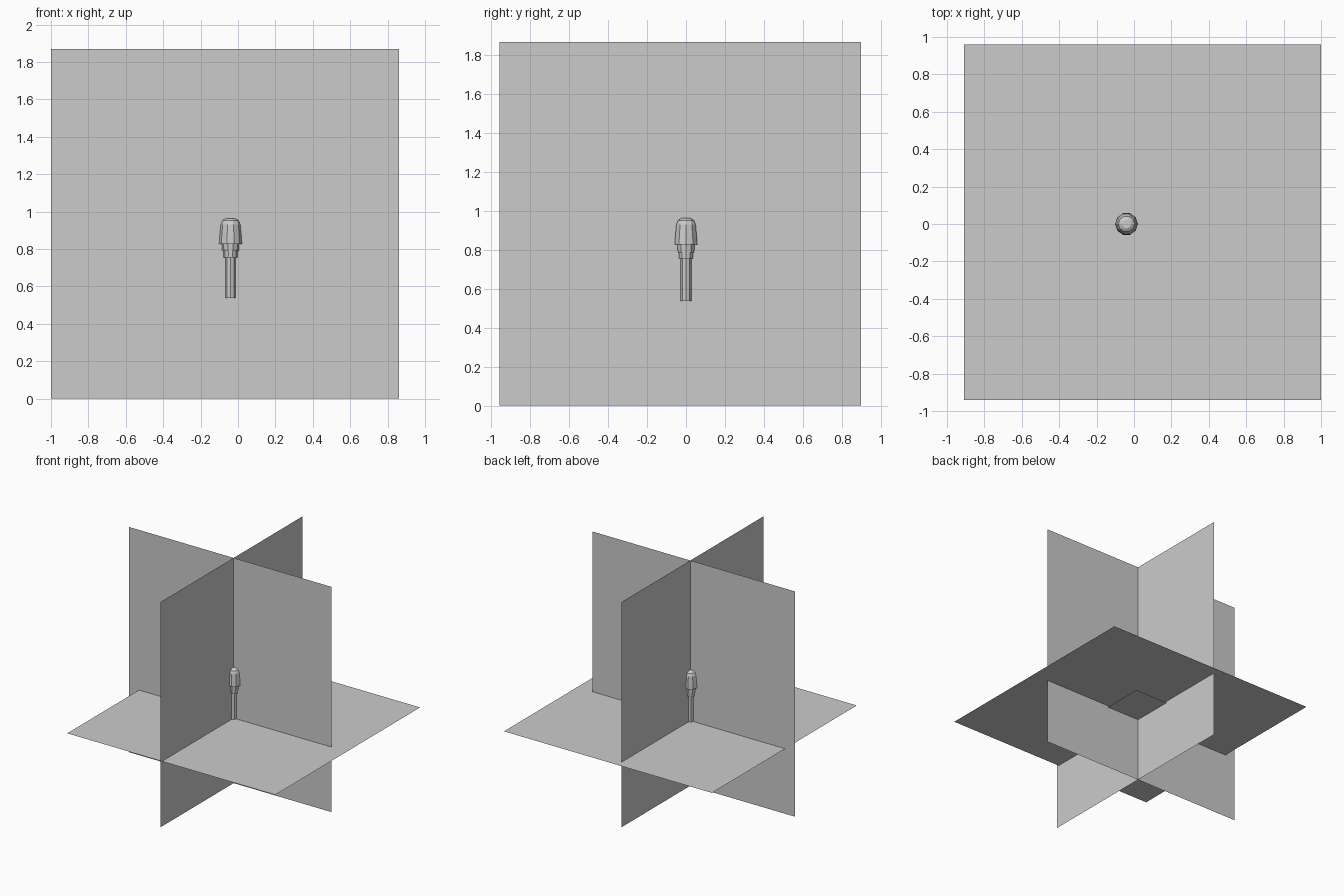
import bpy, bmesh
from math import cos, sin, pi

if "Cube" in bpy.data.objects:
    bpy.data.objects.remove(bpy.data.objects["Cube"])

CX, CY, FLOOR = -0.04, 0.0, 0.54


def make(name, verts, faces):
    me = bpy.data.meshes.new(name)
    me.from_pydata(verts, [], faces)
    bm = bmesh.new()
    bm.from_mesh(me)
    bmesh.ops.recalc_face_normals(bm, faces=bm.faces)
    bm.to_mesh(me)
    bm.free()
    ob = bpy.data.objects.new(name, me)
    bpy.context.collection.objects.link(ob)
    return ob


def lathe(name, profile, sides):
    """Faceted solid of revolution about the post axis; profile is (radius, z)."""
    verts = [(CX + r * cos(2 * pi * i / sides), CY + r * sin(2 * pi * i / sides), z)
             for r, z in profile for i in range(sides)]
    faces = [tuple(range(sides)), tuple(range(len(verts) - sides, len(verts)))]
    for k in range(len(profile) - 1):
        a, b = k * sides, (k + 1) * sides
        for i in range(sides):
            j = (i + 1) % sides
            faces.append((a + i, a + j, b + j, b + i))
    return make(name, verts, faces)


QUAD = [(0, 1, 2, 3)]


def ground_sheet(name, x0, x1, y0, y1, z):
    make(name, [(x0, y0, z), (x1, y0, z), (x1, y1, z), (x0, y1, z)], QUAD)


# Two crossing upright sheets
make("side_sheet", [(CX, -0.96, 0), (CX, 0.9, 0), (CX, 0.9, 1.87), (CX, -0.96, 1.87)], QUAD)
make("front_sheet", [(-1, CY, 0), (0.86, CY, 0), (0.86, CY, 1.87), (-1, CY, 1.87)], QUAD)

# Horizontal sheet with a small pad just under it
ground_sheet("floor_sheet", -0.91, 1.0, -0.94, 0.96, FLOOR)
ground_sheet("floor_pad", -0.36, 0.26, -0.31, 0.34, FLOOR - 0.012)

# Small post with stepped collars and a domed cap
lathe("post", [(0.027, FLOOR - 0.002), (0.027, 0.757)], 8)
lathe("lower_collar", [(0.037, 0.755), (0.037, 0.79)], 10)
lathe("upper_collar", [(0.044, 0.788), (0.046, 0.829)], 10)
lathe("cap", [(0.061, 0.827), (0.058, 0.87), (0.052, 0.93),
              (0.043, 0.952), (0.024, 0.964)], 10)
